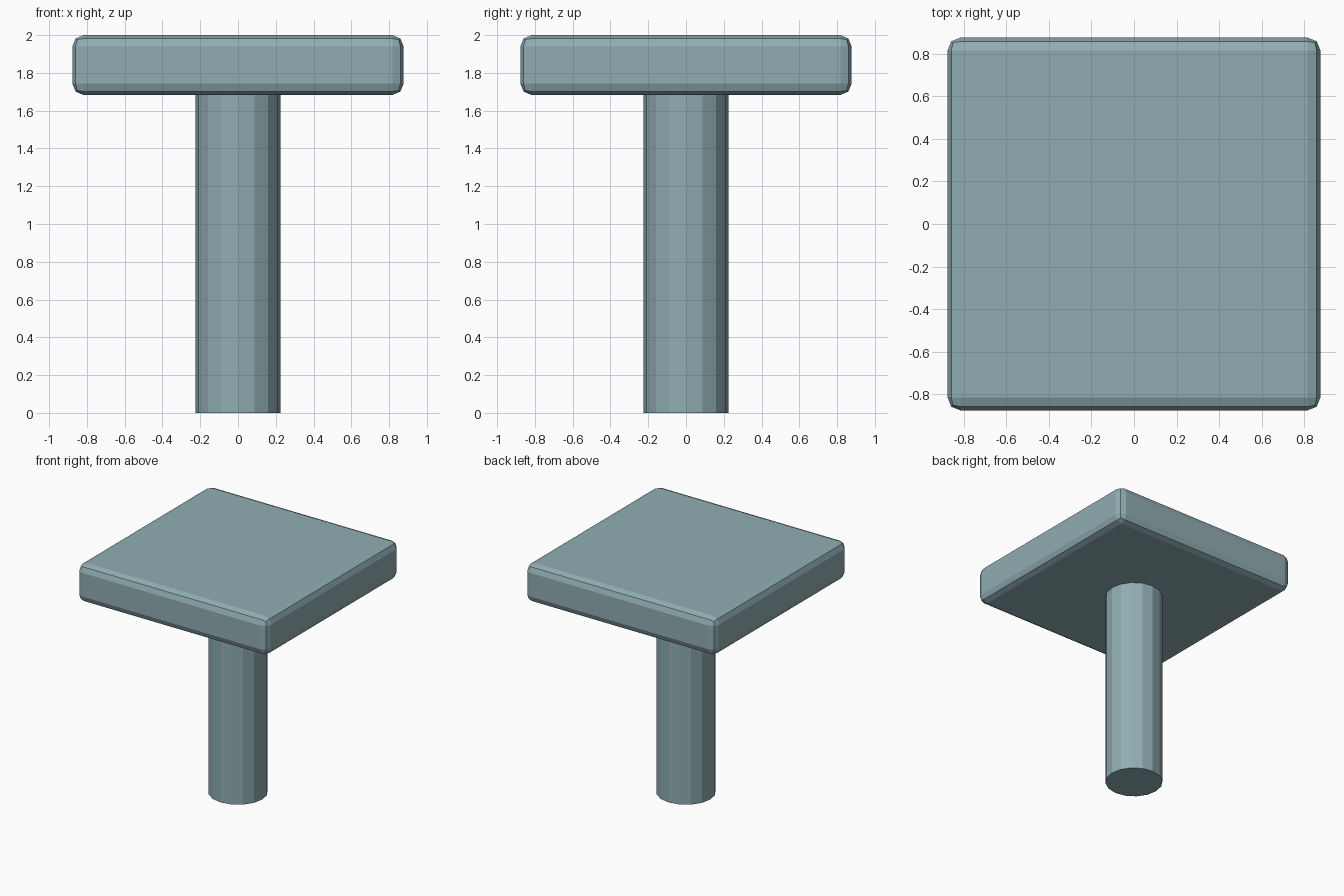
import bpy

if "Cube" in bpy.data.objects:
    bpy.data.objects.remove(bpy.data.objects["Cube"])

SLAB_HALF, SLAB_BOTTOM, TOP = 0.877, 1.683, 2.0

paint = bpy.data.materials.new("blue_grey")
paint.diffuse_color = (0.28, 0.42, 0.45, 1)
paint.use_nodes = True
paint.node_tree.nodes["Principled BSDF"].inputs["Base Color"].default_value = paint.diffuse_color

# Round column, 16 flat sides, standing on the ground
bpy.ops.mesh.primitive_cylinder_add(vertices=16, radius=0.225, depth=SLAB_BOTTOM,
                                    location=(0, 0, SLAB_BOTTOM / 2))
column = bpy.context.object
column.name = "column"
column.data.materials.append(paint)

# Square slab with softened edges
bpy.ops.mesh.primitive_cube_add(size=1, location=(0, 0, (SLAB_BOTTOM + TOP) / 2))
slab = bpy.context.object
slab.name = "top_slab"
slab.scale = (2 * SLAB_HALF, 2 * SLAB_HALF, TOP - SLAB_BOTTOM)
bpy.ops.object.transform_apply(location=False, rotation=False, scale=True)
bevel = slab.modifiers.new("edge_bevel", 'BEVEL')
bevel.width = 0.06
bevel.segments = 2
slab.data.materials.append(paint)
